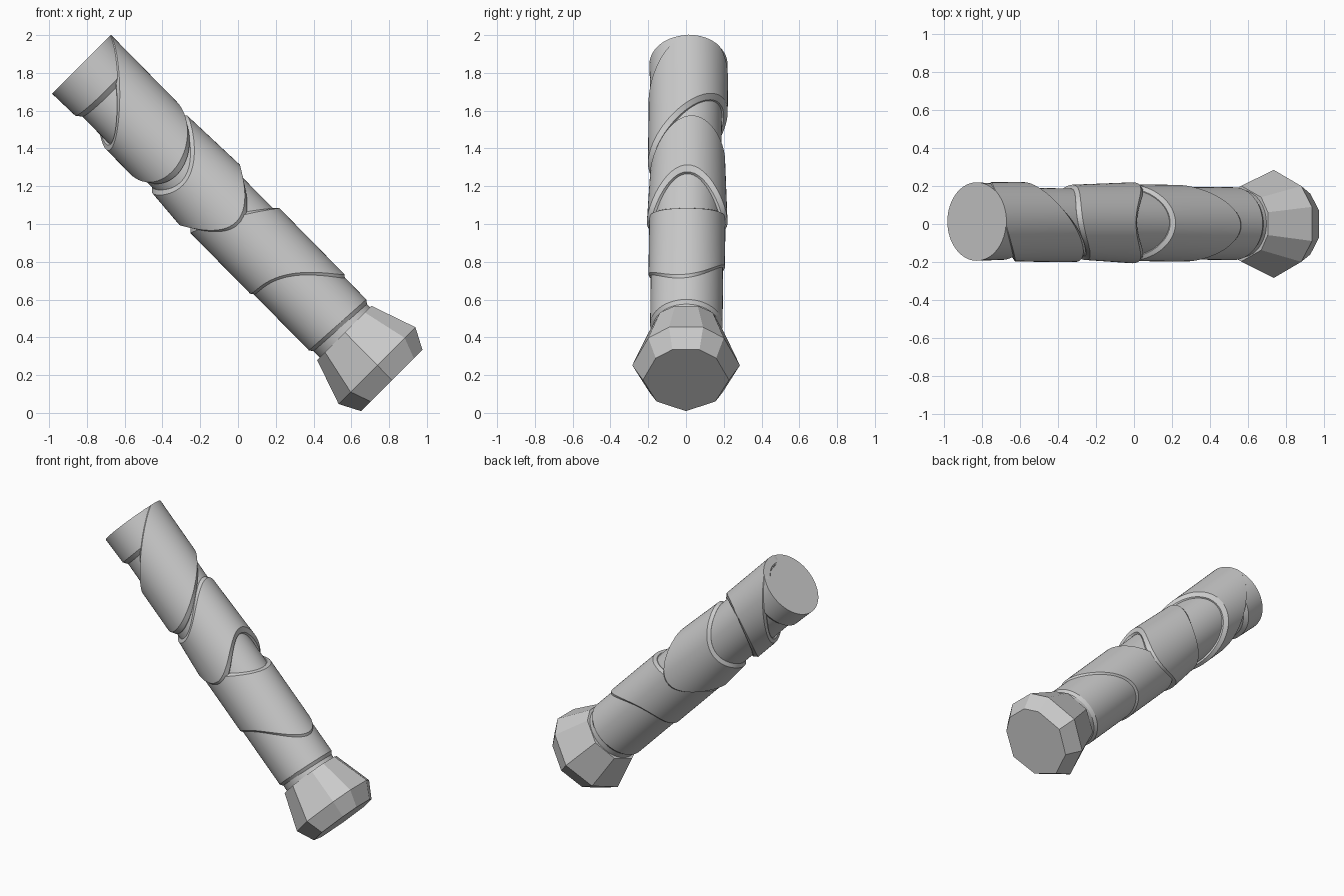
import bpy, bmesh
from math import sin, cos, pi, sqrt
from mathutils import Vector

if "Cube" in bpy.data.objects:
    bpy.data.objects.remove(bpy.data.objects["Cube"])

N = 64
TOP = Vector((-0.83, 0, 1.845))
AXIS = Vector((1, 0, -1)) / sqrt(2)
UP = Vector((1, 0, 1)) / sqrt(2)


def place(s, u, y):
    # point on the slanted grip: s along axis, u across it, y depth
    p = TOP + AXIS * s + UP * (u - 0.008 * s)
    p.y = y + 0.013 * (1 - s / 2.3)
    return p


def loft(name, rings, angle):
    bm = bmesh.new()
    loops = [[bm.verts.new(p) for p in r] for r in rings]
    for a, b in zip(loops, loops[1:]):
        for i in range(len(a)):
            j = (i + 1) % len(a)
            bm.faces.new((a[i], a[j], b[j], b[i]))
    bm.faces.new(loops[0][::-1])
    bm.faces.new(loops[-1])
    bmesh.ops.recalc_face_normals(bm, faces=bm.faces)
    me = bpy.data.meshes.new(name)
    bm.to_mesh(me)
    bm.free()
    ob = bpy.data.objects.new(name, me)
    bpy.context.collection.objects.link(ob)
    bpy.context.view_layer.objects.active = ob
    ob.select_set(True)
    bpy.ops.object.shade_smooth_by_angle(angle=angle)
    ob.select_set(False)
    return ob


def ring(edge, r):
    pts = []
    for i in range(N):
        f = 2 * pi * i / N
        pts.append(place(max(0, edge(f)), r * cos(f), 0.945 * r * sin(f)))
    return pts


def band(name, top, bot, r, r_top=None):
    # strip of wrapping with bevelled, wavy edges
    r_top = r_top or r
    rings = [ring(top, 0.17), ring(top, r_top - 0.02),
             ring(lambda f: top(f) + 0.02, r_top),
             ring(lambda f: bot(f) - 0.03, r),
             ring(bot, r - 0.022), ring(bot, 0.17)]
    return loft(name, rings, 0.5)


# core under the wrapping
loft("grip_core", [ring(lambda f: 0.004, 0.19), ring(lambda f: 2.03, 0.188)], 0.5)

# flat upper end
loft("grip_end", [ring(lambda f: 0, 0.219), ring(lambda f: 0.17 - 0.02 * sin(f), 0.213),
                  ring(lambda f: 0.2 - 0.02 * sin(f), 0.188)], 0.5)

# overlapping wraps
band("wrap_upper",
     lambda f: 0.18 - 0.21 * cos(f) - 0.09 * sin(f),
     lambda f: 0.575 - 0.05 * cos(f) - 0.19 * sin(f), 0.222)
band("wrap_middle",
     lambda f: 0.7 - 0.08 * cos(f) - 0.05 * sin(f) - 0.05 * cos(2 * f),
     lambda f: 1.1 - 0.1 * cos(2 * f), 0.226, 0.21)
band("wrap_lower",
     lambda f: 1.13 + 0.12 * cos(f) + 0.01 * cos(2 * f),
     lambda f: 1.61 + 0.14 * cos(f) + 0.05 * cos(2 * f) - 0.03 * sin(f), 0.214)
band("wrap_base", lambda f: 1.45, lambda f: 1.965 + 0.012 * cos(f), 0.203)

# faceted pommel
half = [(0.285, 0), (0.2, 0.205), (0.09, 0.285)]
outline = half + [(-y, u) for y, u in half[::-1]] + [(-0.195, -0.2), (0, -0.29), (0.195, -0.2)]


def facet(s, k):
    return [place(s, u * k, y * k) for y, u in outline]


neck = []
for y, u in outline:
    v = Vector((y, u)).normalized() * 0.208
    neck.append(place(1.99, v.y, v.x * 0.96))
loft("pommel", [neck, facet(2.235, 1.0), facet(2.345, 0.8)], 0.35)
